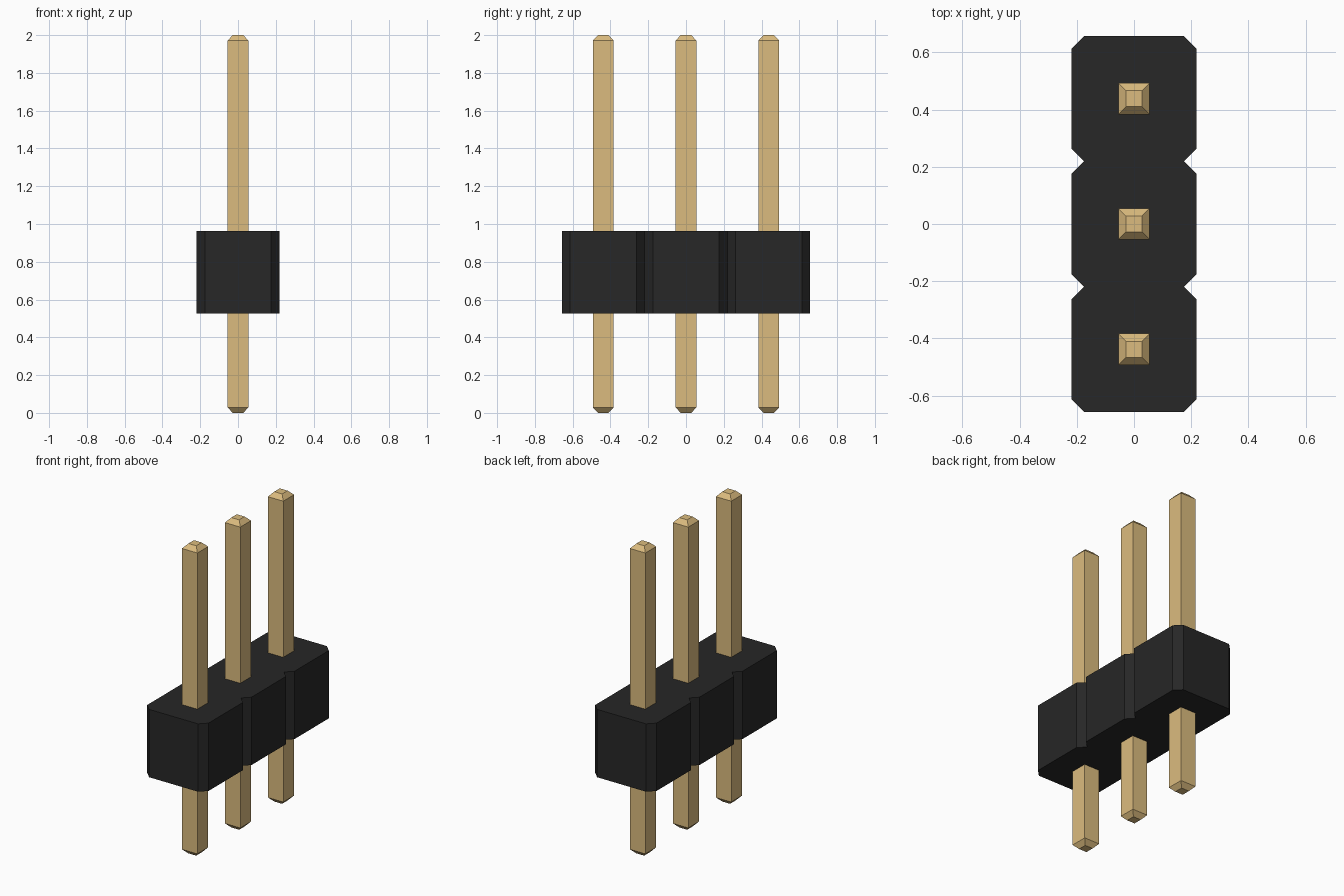
import bpy, bmesh

if "Cube" in bpy.data.objects:
    bpy.data.objects.remove(bpy.data.objects["Cube"])

PITCH = 0.438          # spacing between pins
HALF = PITCH / 2       # half width of one housing cell
CUT = 0.044            # corner chamfer of each cell
Z0, Z1 = 0.525, 0.963  # housing bottom and top
PIN, TIP, TAPER = 0.055, 0.028, 0.029


def material(name, color):
    m = bpy.data.materials.new(name)
    m.diffuse_color = (*color, 1)
    m.use_nodes = True
    m.node_tree.nodes["Principled BSDF"].inputs["Base Color"].default_value = m.diffuse_color
    return m


def loft(name, rings, mat):
    """Skin a stack of matching (outline, z) rings and cap both ends."""
    bm = bmesh.new()
    loops = [[bm.verts.new((x, y, z)) for x, y in pts] for pts, z in rings]
    n = len(loops[0])
    for a, b in zip(loops, loops[1:]):
        for i in range(n):
            j = (i + 1) % n
            bm.faces.new((a[i], a[j], b[j], b[i]))
    bm.faces.new(loops[0][::-1])
    bm.faces.new(loops[-1])
    bmesh.ops.recalc_face_normals(bm, faces=bm.faces)
    me = bpy.data.meshes.new(name)
    bm.to_mesh(me)
    bm.free()
    me.materials.append(mat)
    ob = bpy.data.objects.new(name, me)
    bpy.context.collection.objects.link(ob)
    return ob


def square(h):
    return [(-h, -h), (h, -h), (h, h), (-h, h)]


black = material("black_plastic", (0.02, 0.02, 0.02))
gold = material("gold_metal", (0.71, 0.50, 0.21))
centres = [-PITCH, 0, PITCH]

# Housing: three chamfered cells fused along y, leaving V notches between them
side = [(HALF - CUT, -1.5 * PITCH)]
for c in centres:
    side += [(HALF, c - HALF + CUT), (HALF, c + HALF - CUT), (HALF - CUT, c + HALF)]
outline = side + [(-x, y) for x, y in reversed(side)]
loft("housing", [(outline, Z0), (outline, Z1)], black)

# Square pins with tapered tips at both ends
for k, c in enumerate(centres):
    pin = loft(f"pin_{k + 1}", [(square(TIP), 0), (square(PIN), TAPER),
                                (square(PIN), 2 - TAPER), (square(TIP), 2)], gold)
    pin.location.y = c
